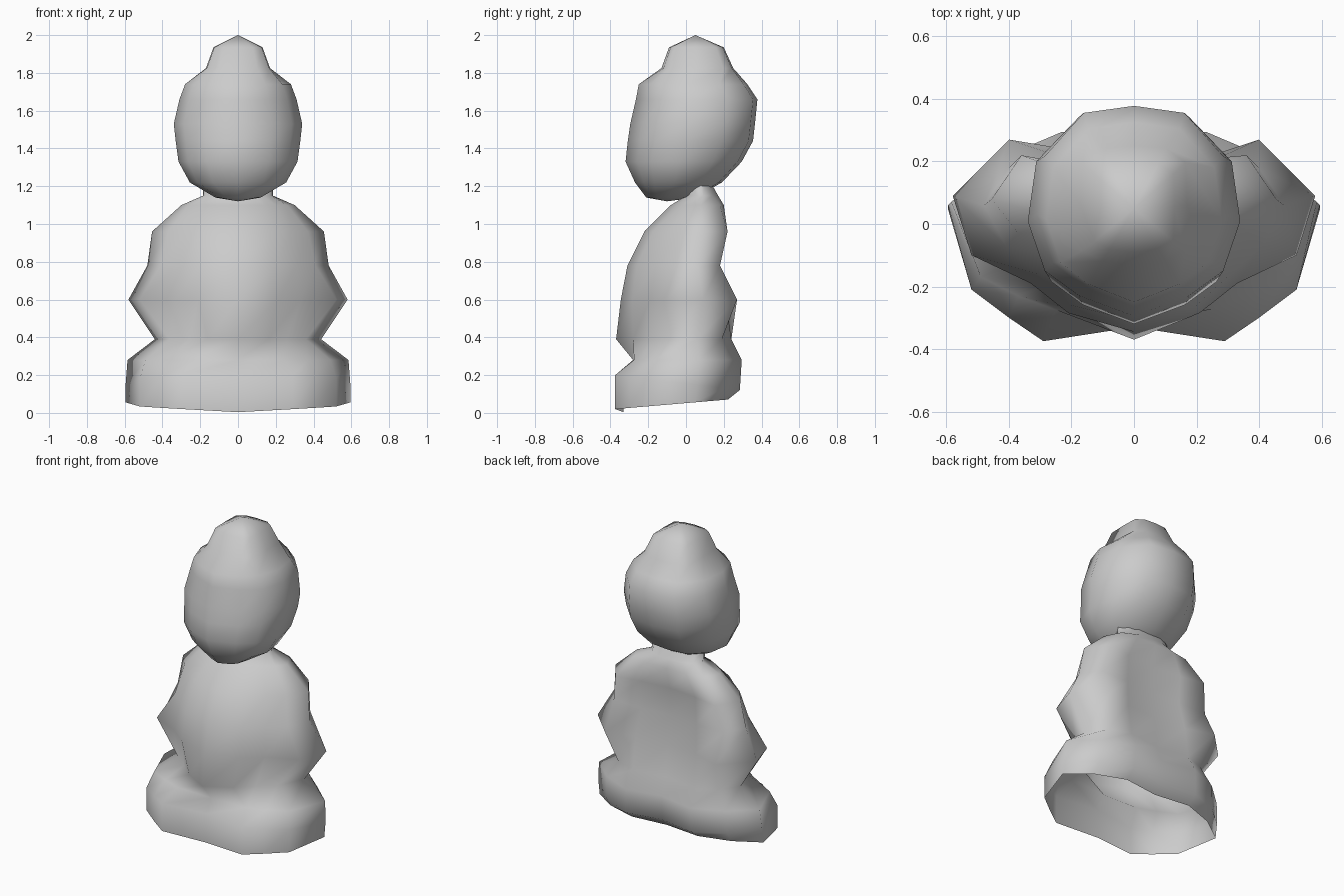
import bpy
import bmesh

if "Cube" in bpy.data.objects:
    bpy.data.objects.remove(bpy.data.objects["Cube"], do_unlink=True)

# Single stone colour
stone = bpy.data.materials.new("grey stone")
stone.use_nodes = True
GREY = (0.6, 0.6, 0.6, 1)
stone.diffuse_color = GREY
stone.node_tree.nodes["Principled BSDF"].inputs["Base Color"].default_value = GREY


def mirror_ring(half):
    """Complete a half outline (front centre to back centre) into a closed ring."""
    return half + [(-x, y, z) for x, y, z in reversed(half[1:-1])]


def loft(name, rings, bottom_tip=None, top_tip=None):
    """Skin a stack of equal rings, optionally closing the ends to a point."""
    bm = bmesh.new()
    loops = [[bm.verts.new(p) for p in ring] for ring in rings]
    count = len(loops[0])
    for low, high in zip(loops, loops[1:]):
        for i in range(count):
            j = (i + 1) % count
            bm.faces.new((low[i], low[j], high[j], high[i]))
    for tip, loop in ((bottom_tip, loops[0]), (top_tip, loops[-1])):
        if tip:
            point = bm.verts.new(tip)
            for i in range(count):
                bm.faces.new((loop[i], loop[(i + 1) % count], point))
    bmesh.ops.recalc_face_normals(bm, faces=bm.faces)
    mesh = bpy.data.meshes.new(name)
    bm.to_mesh(mesh)
    bm.free()
    mesh.materials.append(stone)
    for face in mesh.polygons:
        face.use_smooth = True
    obj = bpy.data.objects.new(name, mesh)
    bpy.context.collection.objects.link(obj)
    return obj


ROUND = [(0, 0), (.52, .1), (.84, .22), (1, .46), (.92, .75), (.52, .965), (0, 1)]
SQUARE = [(0, 0), (.6, .03), (.97, .12), (1, .5), (.97, .86), (.6, .98), (0, 1)]


def head_ring(shape, z, width, front, back):
    """Scale a half outline to the given half width and depth."""
    return mirror_ring([(u * width, front + v * (back - front), z) for u, v in shape])


# Robed body: height, front centre y, six side points, back centre y
body_rows = [
    (.20, -.33, (.29, -.375), (.40, -.30), (.52, -.21), (.595, .06), (.44, .20), (.24, .285), .25),
    (.28, -.28, (.25, -.275), (.37, -.23), (.49, -.17), (.585, .07), (.43, .21), (.23, .295), .25),
    (.39, -.37, (.16, -.28), (.26, -.19), (.36, -.11), (.44, .06), (.36, .19), (.22, .24), .21),
    (.60, -.345, (.21, -.285), (.33, -.19), (.52, -.10), (.58, .09), (.40, .27), (.22, .21), .19),
    (.78, -.31, (.20, -.26), (.31, -.16), (.41, -.07), (.48, .06), (.40, .18), (.20, .18), .17),
    (.96, -.22, (.19, -.175), (.28, -.10), (.37, -.03), (.455, .08), (.36, .22), (.20, .19), .17),
    (1.10, -.08, (.14, -.05), (.20, -.02), (.26, .02), (.30, .08), (.25, .18), (.14, .20), .20),
    (1.15, .00, (.08, .00), (.13, .02), (.17, .05), (.185, .09), (.15, .14), (.08, .17), .17),
    (1.24, .00, (.08, .00), (.13, .02), (.17, .04), (.19, .07), (.14, .10), (.08, .12), .12),
]
body = []
for z, front, *sides, back in body_rows:
    body.append(mirror_ring([(0, front, z)] + [(x, y, z) for x, y in sides] + [(0, back, z)]))

# Lowest leg ring slopes down towards the back
body[0] = [(x, y, z - .12 * (y + .375)) for x, y, z in body[0]]

# Open hem: same outline as the legs, tucked in behind and dipping in front
hem = []
for x, y, z in body[0]:
    dip = .02 if x == 0 and y < 0 else 0
    y *= .78 if y > 0 else 1
    hem.append((x, y, .02 + .085 * (y + .375) - dip))
loft("seated_robed_body", [hem] + body)

# Head with a squarish raised crown
skull = [
    (1.14, .12, -.21, .05),
    (1.22, .255, -.27, .19),
    (1.33, .315, -.32, .295),
    (1.44, .33, -.308, .355),
    (1.53, .34, -.295, .365),
    (1.66, .31, -.265, .378),
    (1.74, .28, -.25, .325),
]
crown = [(1.825, .17, -.13, .25), (1.935, .13, -.09, .20)]
rings = [head_ring(ROUND, *row) for row in skull] + [head_ring(SQUARE, *row) for row in crown]
loft("head", rings, (0, -.10, 1.12), (0, .05, 2.0))
